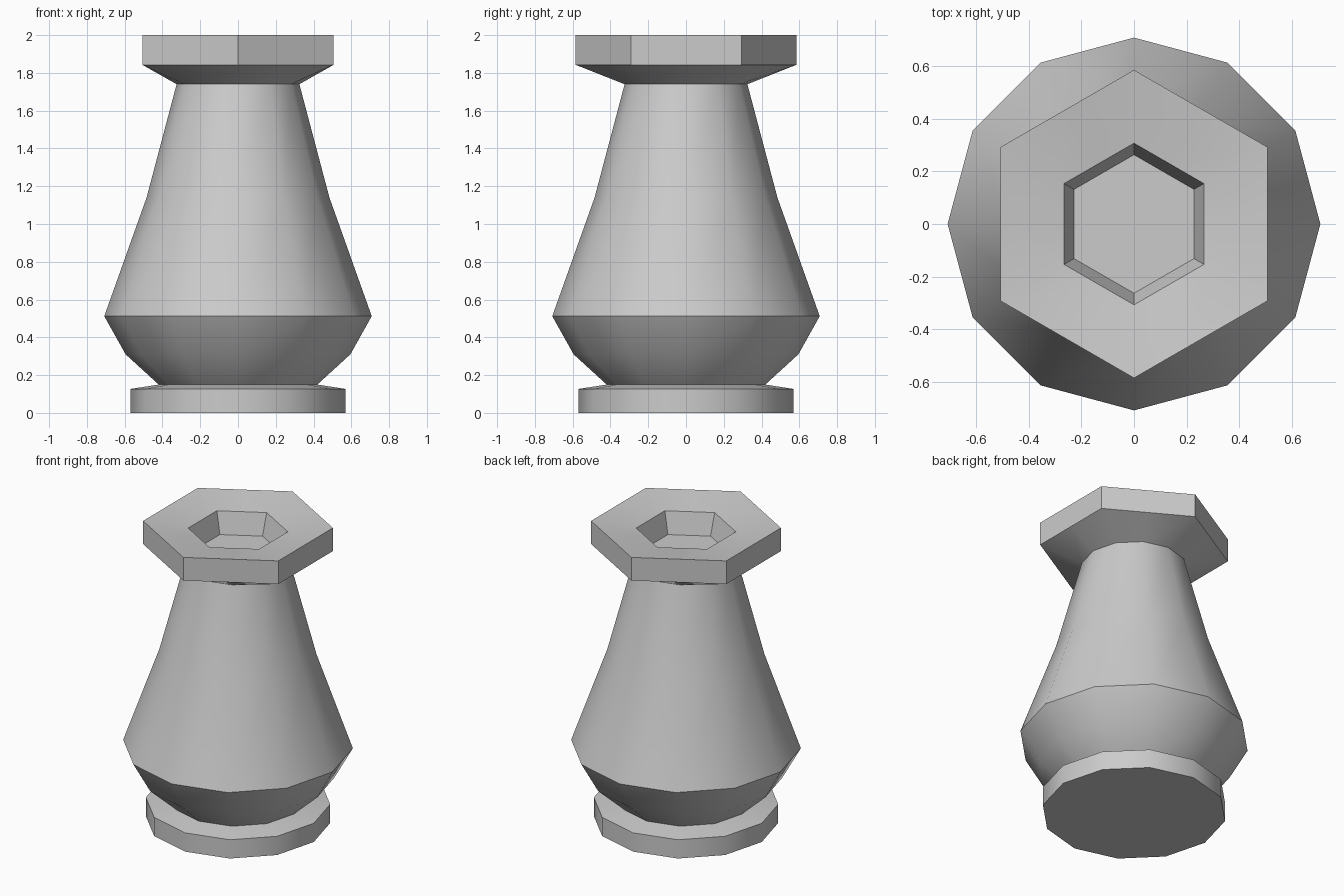
import bpy, bmesh, math

SIDES = 12

cube = bpy.data.objects.get("Cube")
if cube:
    bpy.data.objects.remove(cube, do_unlink=True)

stone = bpy.data.materials.new("light_grey")
stone.use_nodes = True
stone.diffuse_color = (0.6, 0.6, 0.6, 1)
stone.node_tree.nodes["Principled BSDF"].inputs["Base Color"].default_value = (0.6, 0.6, 0.6, 1)


def ring(bm, radius, z, hexagonal):
    """Twelve points round the axis; a hexagon pulls every other one in to its flats."""
    verts = []
    for i in range(SIDES):
        a = math.tau * i / SIDES
        r = radius * math.cos(math.pi / 6) if hexagonal and i % 2 == 0 else radius
        verts.append(bm.verts.new((r * math.cos(a), r * math.sin(a), z)))
    return verts


def lathe(name, profile):
    """Skin rings of (radius, height, hexagonal) and close both ends."""
    bm = bmesh.new()
    rings = [ring(bm, *p) for p in profile]
    for low, high in zip(rings, rings[1:]):
        for i in range(SIDES):
            j = (i + 1) % SIDES
            bm.faces.new((low[i], low[j], high[j], high[i]))
    bm.faces.new(rings[0][::-1])
    bm.faces.new(rings[-1])
    mesh = bpy.data.meshes.new(name)
    bm.to_mesh(mesh)
    bm.free()
    mesh.materials.append(stone)
    obj = bpy.data.objects.new(name, mesh)
    bpy.context.collection.objects.link(obj)
    bpy.ops.object.select_all(action='DESELECT')
    obj.select_set(True)
    bpy.context.view_layer.objects.active = obj
    bpy.ops.object.shade_smooth_by_angle(angle=math.radians(35))
    return obj


# One continuous shell: foot, belly, tapering neck, hexagonal rim and its recess
lathe("vase", [
    (0.568, 0.0, False), (0.568, 0.127, False),      # foot
    (0.42, 0.15, False), (0.595, 0.31, False),       # lower belly
    (0.708, 0.512, False),                           # widest point
    (0.484, 1.14, False), (0.325, 1.74, False),      # neck
    (0.585, 1.843, True), (0.585, 2.0, True),        # hexagonal rim
    (0.307, 1.963, True), (0.263, 1.82, True),       # recess
])
